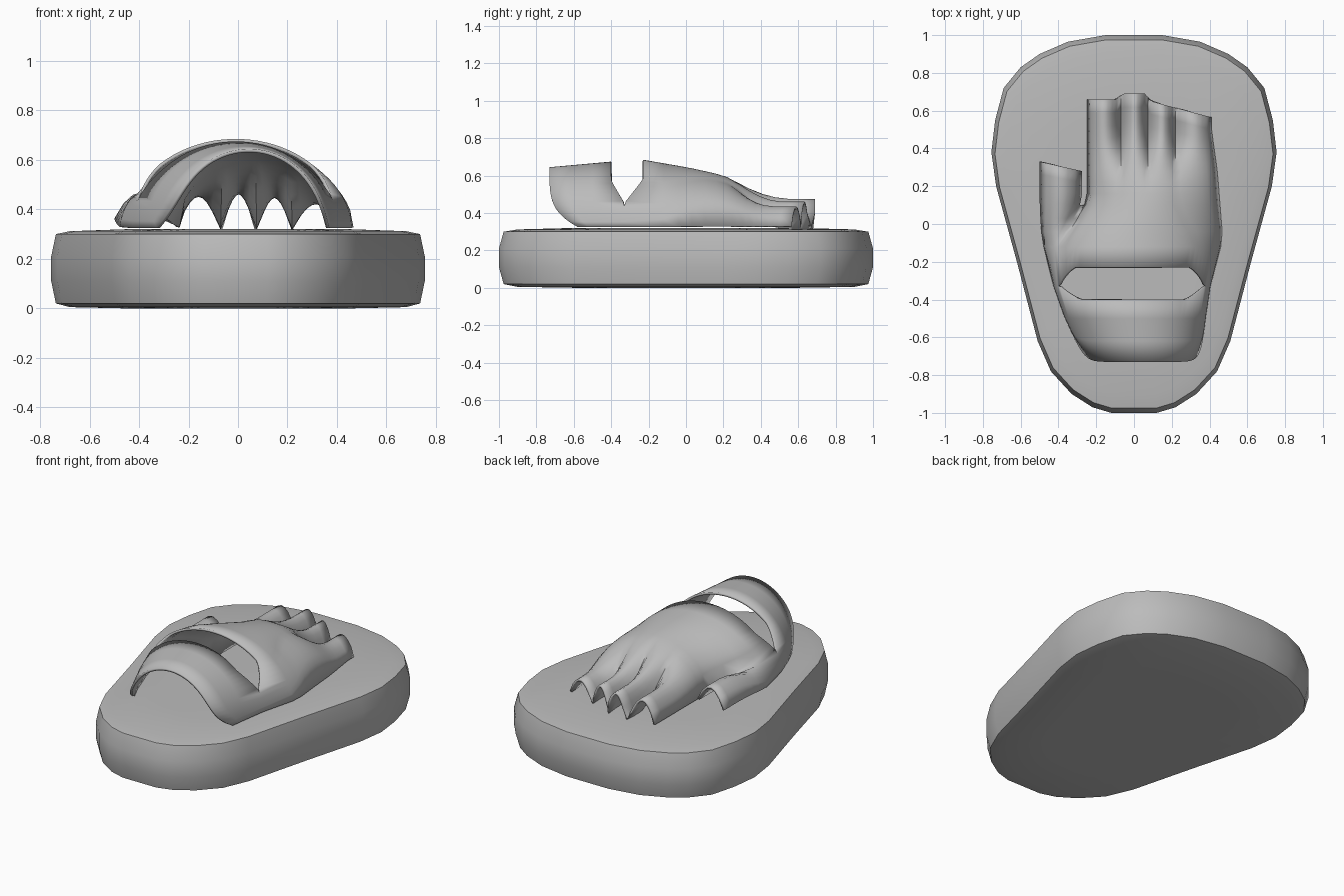
import bpy, bmesh, math

cube = bpy.data.objects.get("Cube")
if cube:
    bpy.data.objects.remove(cube, do_unlink=True)

grey = bpy.data.materials.new("plain_grey")
grey.use_nodes = True
colour = (0.5, 0.5, 0.5, 1)
grey.diffuse_color = colour
grey.node_tree.nodes["Principled BSDF"].inputs["Base Color"].default_value = colour


def curve(points, y):
    """Piecewise linear lookup."""
    if y <= points[0][0]:
        return points[0][1]
    for (a, p), (b, q) in zip(points, points[1:]):
        if y <= b:
            return p + (q - p) * (y - a) / (b - a)
    return points[-1][1]


def ease(a, b, v):
    t = max(0, min(1, (v - a) / (b - a)))
    return t * t * (3 - 2 * t)


def mix(a, b, t):
    return a + (b - a) * t


def make_object(name, bm, angle):
    bmesh.ops.recalc_face_normals(bm, faces=bm.faces)
    mesh = bpy.data.meshes.new(name)
    bm.to_mesh(mesh)
    bm.free()
    mesh.materials.append(grey)
    obj = bpy.data.objects.new(name, mesh)
    bpy.context.collection.objects.link(obj)
    bpy.ops.object.select_all(action='DESELECT')
    obj.select_set(True)
    bpy.context.view_layer.objects.active = obj
    bpy.ops.object.shade_smooth_by_angle(angle=math.radians(angle))
    return obj


# Padded base: half outline mirrored, then stacked in rings
half = [(0.15, 1), (0.35, .965), (0.5, .9), (0.6, .83), (0.69, .72), (0.735, .55),
        (0.755, .38), (0.73, .2), (0.62, -.2), (0.51, -.62), (0.44, -.78),
        (0.33, -.9), (0.22, -.97), (0.12, -1)]
outline = half + [(-x, y) for x, y in reversed(half)]
rings = [(.6, 0), (.9, .005), (.975, .02), (1, .11), (1, .21), (.975, .3), (.9, .312), (.6, .32)]
bm = bmesh.new()
loops = [[bm.verts.new((x * s, y * s, z)) for x, y in outline] for s, z in rings]
n = len(outline)
for low, high in zip(loops, loops[1:]):
    for i in range(n):
        j = (i + 1) % n
        bm.faces.new((low[i], low[j], high[j], high[i]))
bm.faces.new(loops[0])
bm.faces.new(loops[-1])
make_object("padded_base", bm, 60)

# Glove shell: arches running from the wrist strap to the finger ends
FLOOR = 0.32
left_edge = [(-.73, -.26), (-.4, -.41), (-.1, -.48), (.3, -.5)]
right_edge = [(-.73, .35), (-.5, .38), (-.35, .4), (-.08, .47), (.3, .44), (.6, .41)]
crest = [(-.73, .64), (-.4, .67), (-.23, .68), (0, .64), (.2, .59), (.3, .56), (.66, .46)]
finger_x = [-.25, -.07, .075, .22, .42]
finger_top = [.455, .465, .45, .425]
finger_end = [(-.25, .66), (-.09, .66), (-.06, .69), (.06, .69), (.09, .65), (.2, .62), (.41, .565)]
THUMB, PER = 6, 8
COLS = THUMB + 1 + 4 * PER
STRAP_ROW, PALM_ROW = -.4, -.23
rows = [-.73, -.62, -.5, STRAP_ROW, PALM_ROW, -.12, -.04, .03, .1, .16, .22, .28,
        .34, .4, .46, .52, .59, .66]


def split_point(i, y):
    """Section of the separate thumb and fingers."""
    if i <= THUMB:
        s = i / THUMB
        return mix(-.5, -.275, s), FLOOR + .01 + .14 * math.sin(math.pi * mix(.04, .97, s)) ** .7
    k = i - THUMB - 1
    f = min(3, k // PER)
    t = k / PER - f
    x = mix(finger_x[f], finger_x[f + 1], t)
    if f == 3:
        x += t * (curve(right_edge, y) - finger_x[4])
    s = k / (4 * PER)
    palm = FLOOR + .01 + (curve(crest, y) - FLOOR) * max(0, 4 * s * (1 - s)) ** .42
    ridge = FLOOR + .01 + (finger_top[f] - FLOOR) * max(0, math.sin(math.pi * t)) ** .7
    return x, mix(palm, ridge, ease(.2, .56, y))


def glove_point(i, row):
    angle = math.pi * (1 - i / COLS)
    s = math.sin(angle)
    y = row
    # The strap front curves back at its feet, and the opening pinches to corners
    if row < -.45:
        y += .15 * (1 - s) ** 4 * ease(-.45, -.73, row)
    if row in (STRAP_ROW, PALM_ROW):
        y = mix(-.33, row, max(0, min(1, (s - .36) / .35)))
    lo, hi = curve(left_edge, y), curve(right_edge, y)
    x = (lo + hi) / 2 + (hi - lo) / 2 * math.cos(angle)
    z = FLOOR + .005 + (curve(crest, y) - FLOOR) * s
    sx, sz = split_point(i, y)
    t = ease(-.2, .16, y)
    x, z = mix(x, sx, t), mix(z, sz, t)
    if i > THUMB:
        y += (curve(finger_end, x) - .66) * ease(.2, .66, row)
    else:
        y += mix(.05, 0, i / THUMB) * ease(0, .28, row)
    return x, y, z


bm = bmesh.new()
grid = [[bm.verts.new(glove_point(i, r)) for i in range(COLS + 1)] for r in rows]
for r in range(len(rows) - 1):
    if rows[r] == STRAP_ROW:
        continue
    for i in range(COLS):
        gap = i == THUMB and rows[r] >= .1
        past_thumb = i <= THUMB and rows[r] >= .28
        if not (gap or past_thumb):
            bm.faces.new((grid[r][i], grid[r][i + 1], grid[r + 1][i + 1], grid[r + 1][i]))
bmesh.ops.remove_doubles(bm, verts=bm.verts, dist=.0005)
bmesh.ops.delete(bm, geom=[v for v in bm.verts if not v.link_faces], context='VERTS')
glove = make_object("glove_shell", bm, 60)
shell = glove.modifiers.new("thickness", 'SOLIDIFY')
shell.thickness = .014
shell.offset = -1 if sum(p.normal.z for p in glove.data.polygons) > 0 else 1
